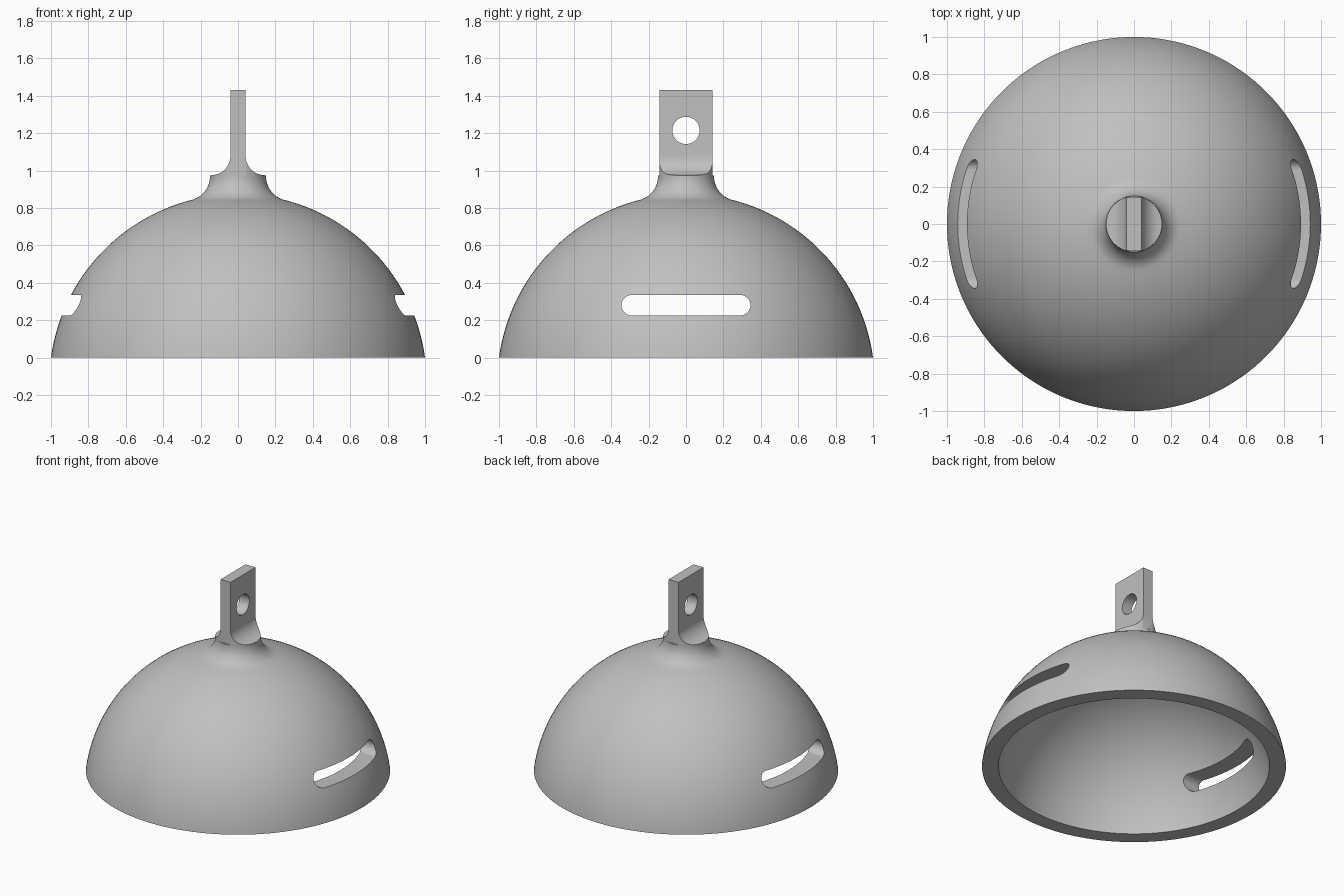
import bpy, bmesh, math

if "Cube" in bpy.data.objects:
    bpy.data.objects.remove(bpy.data.objects["Cube"])

grey = bpy.data.materials.new("plain grey")
grey.diffuse_color = (0.53, 0.53, 0.53, 1)
grey.use_nodes = True
grey.node_tree.nodes["Principled BSDF"].inputs["Base Color"].default_value = grey.diffuse_color


def finish(name, bm):
    bmesh.ops.recalc_face_normals(bm, faces=bm.faces)
    mesh = bpy.data.meshes.new(name)
    bm.to_mesh(mesh)
    bm.free()
    mesh.materials.append(grey)
    obj = bpy.data.objects.new(name, mesh)
    bpy.context.collection.objects.link(obj)
    return obj


def revolve(name, profile, steps=144):
    bm = bmesh.new()
    vs = [bm.verts.new((r, 0, z)) for r, z in profile]
    es = [bm.edges.new(p) for p in zip(vs, vs[1:])]
    bmesh.ops.spin(bm, geom=vs + es, cent=(0, 0, 0), axis=(0, 0, 1),
                   angle=math.tau, steps=steps)
    bmesh.ops.remove_doubles(bm, verts=bm.verts, dist=1e-5)
    return finish(name, bm)


def extrude(name, points, vec):
    bm = bmesh.new()
    face = bm.faces.new([bm.verts.new(p) for p in points])
    new = bmesh.ops.extrude_face_region(bm, geom=[face])["geom"]
    bmesh.ops.translate(bm, vec=vec, verts=[v for v in new if isinstance(v, bmesh.types.BMVert)])
    return finish(name, bm)


def arc(cx, cz, r, a0, a1, n):
    return [(cx + r * math.cos(a0 + (a1 - a0) * i / n),
             cz + r * math.sin(a0 + (a1 - a0) * i / n)) for i in range(n + 1)]


def boolean(obj, cutter, operation):
    mod = obj.modifiers.new("cut", 'BOOLEAN')
    mod.object, mod.operation, mod.solver = cutter, operation, 'EXACT'
    bpy.context.view_layer.objects.active = obj
    bpy.ops.object.modifier_apply(modifier=mod.name)
    bpy.data.objects.remove(cutter)


# Hollow dome with a filleted neck, revolved in one piece
CZ, R, NECK, FILLET = -0.135, 1.009, 0.15, 0.13
R_IN = math.hypot(0.891, CZ)
fx = NECK + FILLET
fz = CZ + math.sqrt((R + FILLET) ** 2 - fx ** 2)
join = math.atan2(fz - CZ, fx)
outer = arc(0, CZ, R, math.asin(-CZ / R), join, 40)
fillet = arc(fx, fz, FILLET, join + math.pi, math.pi, 12)[1:]
fillet = arc(fx, fz, FILLET, join - math.pi + math.tau, math.pi, 12)[1:]
inner = arc(0, CZ, R_IN, math.pi / 2, math.asin(-CZ / R_IN), 40)
inner[0] = (0, CZ + R_IN)
profile = [(0, 0.975), (NECK, 0.975)] + fillet[::-1] + outer[::-1] + inner[::-1]
dome = revolve("dome", profile)

# Long rounded slots through both side walls
slot = arc(0.29, 0.28, 0.055, -math.pi / 2, math.pi / 2, 14) + \
    arc(-0.29, 0.28, 0.055, math.pi / 2, 1.5 * math.pi, 14)
for x in (-1.2, 0.5):
    boolean(dome, extrude("slot_cutter", [(x, y, z) for y, z in slot], (0.7, 0, 0)), 'DIFFERENCE')

# Hanging tab with flared foot, trimmed to the round neck
foot = arc(0.145, 1.08, 0.105, 1.5 * math.pi, math.pi, 12)
side = [(0.2, 0.96), (0.2, 0.975)] + foot + [(0.04, 1.43)]
outline = side + [(-x, z) for x, z in side[::-1]]
tab = extrude("hanging_tab", [(x, -0.143, z) for x, z in outline], (0, 0.286, 0))
boolean(tab, revolve("trim_cutter", [(0, 0.9), (0.1495, 0.9), (0.1495, 1.5), (0, 1.5)]), 'INTERSECT')
hole = arc(0, 1.215, 0.073, 0, math.tau, 48)[:-1]
boolean(tab, extrude("hole_cutter", [(-0.3, y, z) for y, z in hole], (0.6, 0, 0)), 'DIFFERENCE')

# Smooth curved surfaces, keep crisp edges
for obj in (dome, tab):
    bpy.ops.object.select_all(action='DESELECT')
    obj.select_set(True)
    bpy.context.view_layer.objects.active = obj
    bpy.ops.object.shade_smooth_by_angle(angle=math.radians(30))
